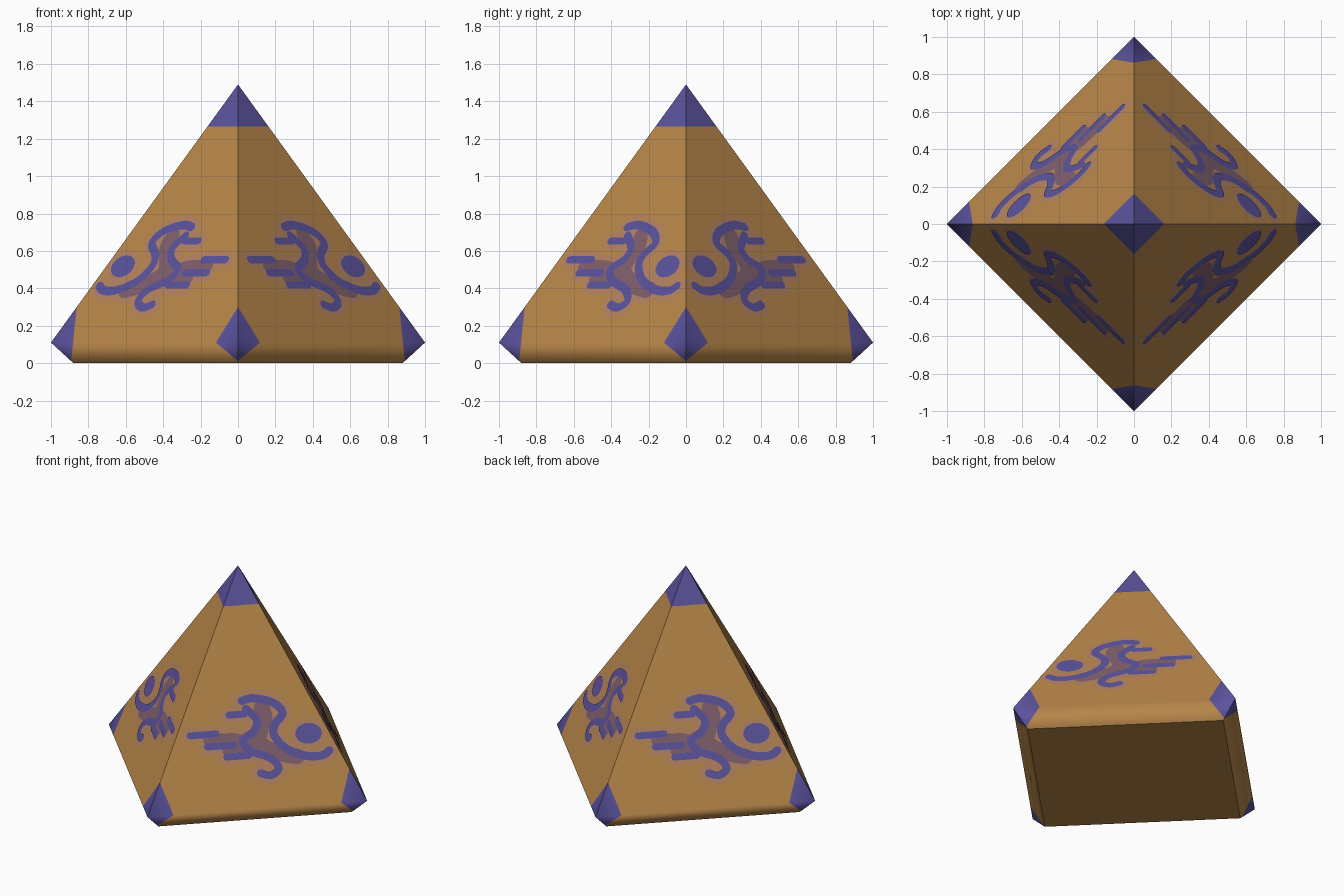
import bpy, bmesh, math
from mathutils import Vector

if "Cube" in bpy.data.objects:
    bpy.data.objects.remove(bpy.data.objects["Cube"])

APEX, RIM, TIP = 1.49, 0.11, 1.265      # key heights
FOOT = 0.88                             # corner reach at z = 0


def material(name, rgb):
    m = bpy.data.materials.new(name)
    m.diffuse_color = (*rgb, 1)
    m.use_nodes = True
    m.node_tree.nodes["Principled BSDF"].inputs["Base Color"].default_value = m.diffuse_color
    return m


ochre = material("ochre", (0.47, 0.235, 0.066))
violet = material("violet", (0.102, 0.084, 0.33))
halo_tan = material("rosy tan", (0.44, 0.22, 0.115))
mauve = material("mauve", (0.21, 0.115, 0.15))


def finish(name, bm, mats):
    me = bpy.data.meshes.new(name)
    bm.to_mesh(me)
    bm.free()
    for m in mats:
        me.materials.append(m)
    ob = bpy.data.objects.new(name, me)
    bpy.context.collection.objects.link(ob)
    return ob


# Pyramid body: undercut foot, wide rim, apex
bm = bmesh.new()
dirs = [(1, 0), (0, 1), (-1, 0), (0, -1)]
low = [bm.verts.new((x * FOOT, y * FOOT, 0)) for x, y in dirs]
rim = [bm.verts.new((x, y, RIM)) for x, y in dirs]
top = bm.verts.new((0, 0, APEX))
bm.faces.new(low[::-1])
for i in range(4):
    j = (i + 1) % 4
    bm.faces.new((low[i], low[j], rim[j], rim[i]))
    bm.faces.new((rim[i], rim[j], top))


# Cut the violet tip and corner caps
def cut(co, no):
    bmesh.ops.bisect_plane(bm, geom=bm.verts[:] + bm.edges[:] + bm.faces[:],
                           plane_co=co, plane_no=no)


cut((0, 0, TIP), (0, 0, 1))
for x, y in dirs:
    cut((x * 0.882, y * 0.882, RIM), (x, y, 0.105))
bm.normal_update()
for f in bm.faces:
    c = f.calc_center_median()
    reach = max(abs(c.x), abs(c.y)) + 0.105 * (c.z - RIM)
    f.material_index = int(c.z > TIP or reach > 0.882)
    f.smooth = True
for e in bm.edges:   # only the rim is shaded smooth
    on_rim = all(abs(v.co.z - RIM) < 1e-4 for v in e.verts)
    e.smooth = on_rim or e.calc_face_angle(0) < 0.5
body = finish("pyramid_body", bm, [ochre, violet])
wn = body.modifiers.new("weighted", 'WEIGHTED_NORMAL')
wn.keep_sharp = True
wn.weight = 100

# Emblem: drawn on the front right face, mirrored to the other three
U = Vector((1, 1, 0)).normalized()
V = Vector((-0.5, 0.5, APEX - RIM)).normalized()
N = U.cross(V)
ORIGIN = Vector((0.5, -0.5, RIM))


def uv(p):
    """Side view position (y, z) in hundredths -> flat coordinates on the face."""
    y, z = p[0] / 100, p[1] / 100
    r = (APEX - z) / (APEX - RIM)
    return Vector(((2 * y + r) / math.sqrt(2), (z - RIM) / V.z))


def spline(pts, n=8):
    p = [pts[0]] + pts + [pts[-1]]
    out = []
    for i in range(1, len(p) - 2):
        a, b, c, d = p[i - 1:i + 3]
        for k in range(n):
            t = k / n
            out.append(0.5 * (2 * b + (c - a) * t + (2 * a - 5 * b + 4 * c - d) * t * t
                              + (3 * b - a - 3 * c + d) * t ** 3))
    return out + [pts[-1]]


def disc(bm, c, ru, rv, h):
    ring = [c + Vector((ru * math.cos(a), rv * math.sin(a)))
            for a in (k * math.tau / 28 for k in range(28))]
    bm.faces.new([bm.verts.new(ORIGIN + U * q.x + V * q.y + N * h) for q in ring])


def ribbon(bm, pts, width, h, pad=0.0):
    line = spline([uv(p) for p in pts])
    rows = []
    for i, q in enumerate(line):
        d = (line[min(i + 1, len(line) - 1)] - line[max(i - 1, 0)]).normalized()
        s = Vector((-d.y, d.x)) * (width + pad)
        rows.append([bm.verts.new(ORIGIN + U * w.x + V * w.y + N * h) for w in (q + s, q - s)])
    for (l0, r0), (l1, r1) in zip(rows, rows[1:]):
        bm.faces.new((l0, r0, r1, l1))
    for q in (line[0], line[-1]):
        disc(bm, q, (width + pad) * 0.98, (width + pad) * 0.98, h)


outer = [(-31, 72.5), (-25, 73.5), (-17.5, 70), (-16, 64), (-22, 58), (-25, 52),
         (-23, 44), (-16, 39), (-9, 38.5), (-4.5, 41)]
inner = [(-31, 68), (-29, 61), (-33, 55), (-40, 50), (-39, 44), (-32, 39),
         (-31, 33), (-36, 29.5), (-40, 31)]
feathers = [[(-62, 55), (-50, 55)], [(-57, 48), (-45, 48)], [(-51, 41.5), (-41, 41.5)],
            [(-40, 65), (-33, 65)]]
strokes = [(outer, 0.026), (inner, 0.025)] + [(f, 0.022) for f in feathers]
fills = [([(-24, 68), (-25, 62), (-30, 55), (-33, 48), (-28, 42), (-20, 39)], 0.05),
         ([(-55, 51.5), (-43, 51.5), (-36, 47)], 0.035),
         ([(-49, 45), (-41, 45)], 0.035)]
ball = uv((-9.5, 51.5))


def emblem(name, mat, h, lines, pad=0.0, with_ball=True):
    bm = bmesh.new()
    for pts, w in lines:
        ribbon(bm, pts, w, h, pad)
    if with_ball:
        disc(bm, ball, 0.085 + pad, 0.066 + pad, h)
    ob = finish(name, bm, [mat])
    mir = ob.modifiers.new("four sides", 'MIRROR')
    mir.use_axis = (True, True, False)
    mir.use_mirror_merge = False


emblem("emblem_halo", halo_tan, 0.002, strokes + fills, pad=0.032)
emblem("emblem_shade", mauve, 0.004, fills, with_ball=False)
emblem("emblem_lines", violet, 0.006, strokes)
